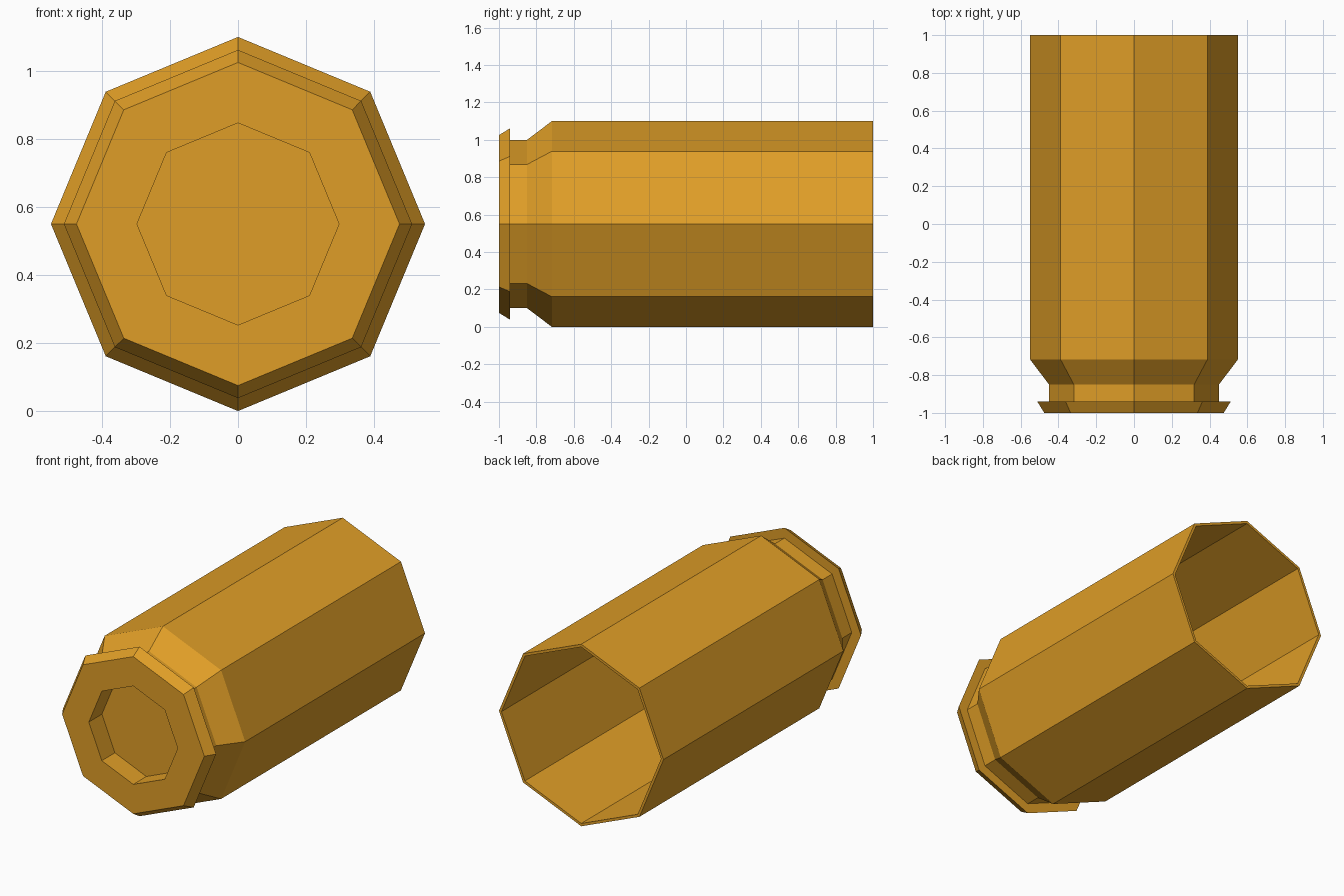
import bpy, bmesh, math

if "Cube" in bpy.data.objects:
    bpy.data.objects.remove(bpy.data.objects["Cube"])

SIDES = 8
CENTRE_Z = 0.55

brass = bpy.data.materials.new("brass")
brass.diffuse_color = (0.74, 0.34, 0.02, 1)
brass.use_nodes = True
brass.node_tree.nodes["Principled BSDF"].inputs["Base Color"].default_value = brass.diffuse_color


def lathe_along_y(name, profile):
    """Turn (radius, y) points around the long axis and cap both ends."""
    bm = bmesh.new()
    rings = []
    for r, y in profile:
        ring = []
        for k in range(SIDES):
            a = 2 * math.pi * k / SIDES
            ring.append(bm.verts.new((r * math.cos(a), y, CENTRE_Z + r * math.sin(a))))
        rings.append(ring)
    for lower, upper in zip(rings, rings[1:]):
        for k in range(SIDES):
            n = (k + 1) % SIDES
            bm.faces.new((lower[k], lower[n], upper[n], upper[k]))
    bm.faces.new(rings[0])
    bm.faces.new(rings[-1])
    bmesh.ops.recalc_face_normals(bm, faces=bm.faces)
    mesh = bpy.data.meshes.new(name)
    bm.to_mesh(mesh)
    bm.free()
    mesh.materials.append(brass)
    obj = bpy.data.objects.new(name, mesh)
    bpy.context.collection.objects.link(obj)
    return obj


lathe_along_y("cartridge_case", [
    (0.297, -0.875), (0.297, -1.0),              # primer recess
    (0.475, -1.0), (0.512, -0.94),               # flared rim
    (0.45, -0.94), (0.45, -0.85),                # extractor groove
    (0.55, -0.717), (0.55, 1.0),                 # shoulder and body
    (0.533, 1.0), (0.533, -0.70),                # thin mouth and hollow inside
])
